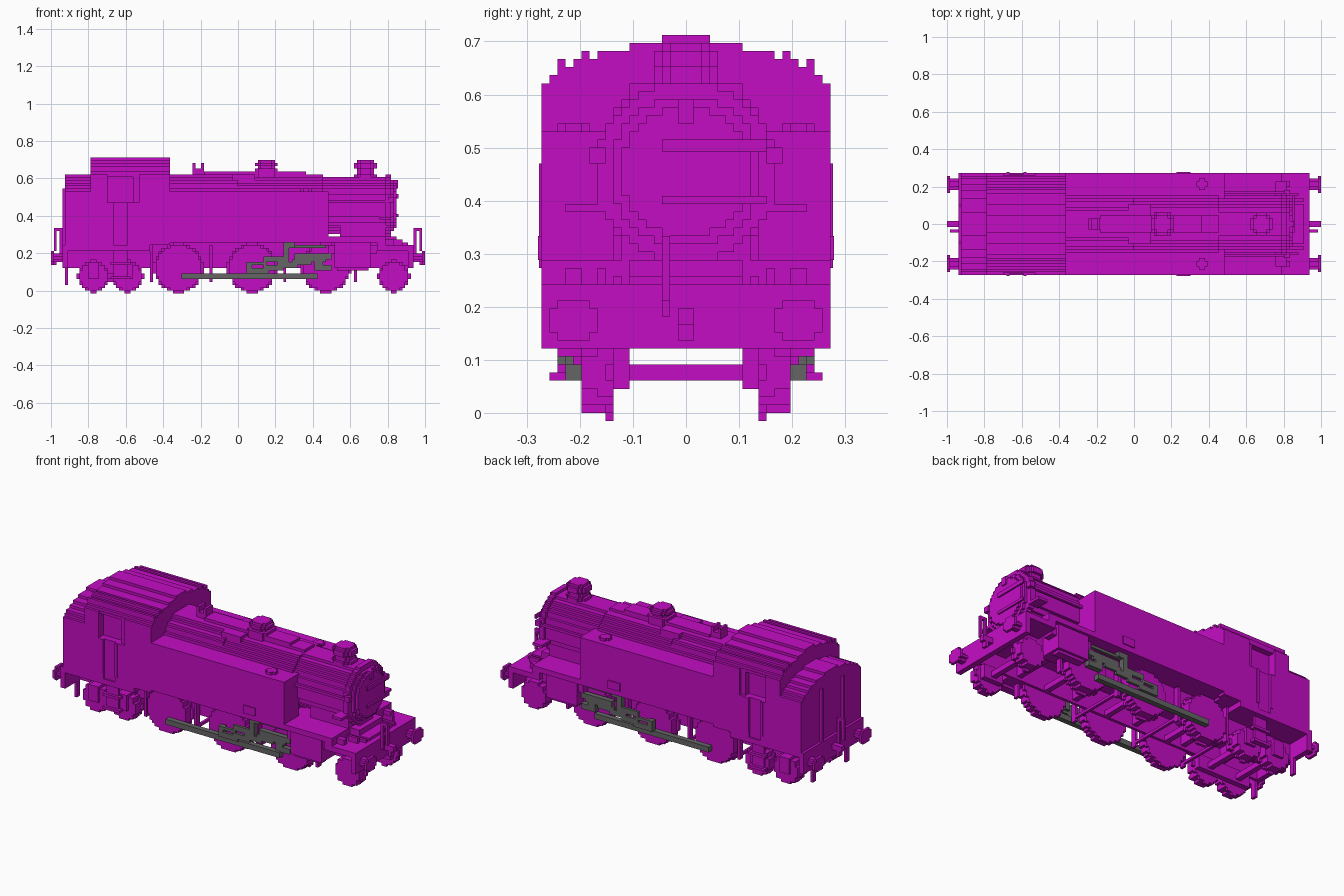
import bpy, bmesh, math
from mathutils import Matrix, Vector

if "Cube" in bpy.data.objects:
    bpy.data.objects.remove(bpy.data.objects["Cube"], do_unlink=True)

V = 2 / 132  # size of one block; all numbers below are in blocks


def material(name, rgb):
    m = bpy.data.materials.new(name)
    m.use_nodes = True
    m.diffuse_color = (*rgb, 1)
    bsdf = next(n for n in m.node_tree.nodes if n.type == 'BSDF_PRINCIPLED')
    bsdf.inputs["Base Color"].default_value = (*rgb, 1)
    return m


PURPLE = material("magenta", (0.55, 0.004, 0.55))
GREY = material("rod grey", (0.13, 0.13, 0.13))


def part(name, boxes, mat=PURPLE):
    """One object from (x0, x1, y0, y1, z0, z1) boxes."""
    bm = bmesh.new()
    for x0, x1, y0, y1, z0, z1 in boxes:
        size = Vector((x1 - x0, y1 - y0, z1 - z0)) * V
        mid = Vector((x0 + x1, y0 + y1, z0 + z1)) * V / 2
        bmesh.ops.create_cube(bm, size=1, matrix=Matrix.LocRotScale(mid, None, size))
    me = bpy.data.meshes.new(name)
    bm.to_mesh(me)
    bm.free()
    me.materials.append(mat)
    ob = bpy.data.objects.new(name, me)
    bpy.context.collection.objects.link(ob)
    return ob


def both(boxes):
    """Repeat boxes on the other side of y = 0."""
    return list(boxes) + [(a, b, -d, -c, e, f) for a, b, c, d, e, f in boxes]


def mid(x0, x1, half, z0, z1):
    return (x0, x1, -half, half, z0, z1)


def disc(axis, a0, a1, u, w, r):
    """Stepped cylinder along an axis, centre (u, w) on the other two axes."""
    out, k = [], math.ceil(w - r - 0.5)
    rows = []
    while k + 0.5 <= w + r:
        h = round(math.sqrt(max(r * r - (k + 0.5 - w) ** 2, 0)))
        if h and rows and rows[-1][2] == h:
            rows[-1][1] = k + 1
        elif h:
            rows.append([k, k + 1, h])
        k += 1
    for k0, k1, h in rows:
        out.append({'x': (a0, a1, u - h, u + h, k0, k1),
                    'y': (u - h, u + h, a0, a1, k0, k1),
                    'z': (u - h, u + h, k0, k1, a0, a1)}[axis])
    return out


# Decks and buffer beams
part("footplate", [mid(-33, 51, 18, 17, 19), mid(-62, -31, 18, 14, 16),
                   mid(51, 62, 18, 14, 16), mid(49, 52, 18, 14, 19)])
part("buffer_beams", [mid(60, 62, 18, 8, 15), mid(-62, -60, 18, 8, 15)])
part("main_frames", both([(-60, 60, 8, 9, 8, 17)]))
part("front_platform", [mid(51, 56, 7, 16, 19), mid(56, 60, 7, 16, 17)]
     + both([(54, 58, 10, 11, 16, 18), (52, 55, 13, 15, 16, 18)]))

# Side tanks with filler lids
part("side_tanks", both([(-24, 32, 9, 18, 19, 35)]))
part("tank_lids", both([(22, 26, 13, 15, 35, 36), (23, 25, 12, 16, 35, 36)]))
part("tank_steps", both([(15, 20, 17.5, 18.4, 19, 22)]))

# Boiler, firebox and smokebox
part("boiler", disc('x', 0, 30, 0, 30, 11))
part("firebox", disc('x', -24, 0, 0, 30, 11.5) + [mid(-24, -2, 11, 19, 32)])
part("smokebox", disc('x', 30, 54, 0, 30, 10.5) + disc('x', 52, 54, 0, 30, 11.2))
part("smokebox_saddle", [mid(36, 52, 8, 19, 24)])
part("smokebox_door", disc('x', 54, 55, 0, 30, 9.5) + disc('x', 55, 56, 0, 30, 8))
part("door_straps", [(56, 56.6, -3, 10, 32.5, 34), (56, 56.6, -3, 10, 26, 27)])
part("door_lamp_bracket", [(55, 56.5, -1, 1, 36, 39)])
part("smokebox_handrails", both([(32, 54, 10.5, 11.5, 31, 32), (53, 55, 10, 12, 31, 33)]))
part("front_shelves", both([(50, 54, 10, 15, 25, 26)]))

# Chimney, dome, valves and pipe cover on top of the boiler
part("chimney", disc('z', 39, 46, 45, 0, 3) + disc('z', 39, 41, 45, 0, 4.2)
     + disc('z', 43, 45, 45, 0, 4.2))
part("dome", disc('z', 40, 46, 10, 0, 3.2) + disc('z', 44, 45, 10, 0, 4)
     + disc('z', 40, 43, 10, 0, 4.5))
part("top_cover", [mid(-12, 24, 3, 40, 42), mid(-2, 6, 7, 38, 41)])
part("safety_valves", [mid(-16, -12, 2, 41, 43), mid(-16, -15, 2, 43, 45),
                       mid(-13, -12, 2, 43, 45)])

# Cab: solid core with outer side sheets leaving window and door recesses
part("cab_core", [mid(-52, -25, 15, 16, 41)])
part("cab_sides", both([(-52, -46, 15, 18, 16, 41), (-46, -44, 15, 18, 16, 31),
                        (-44, -39, 15, 17.4, 16, 31), (-39, -35, 15, 18, 16, 31),
                        (-35, -24, 15, 18, 16, 41), (-46, -35, 15, 17.2, 40, 41),
                        (-37, -35, 15, 17, 31, 41)]))
part("cab_front", [mid(-25, -24, 18, 19, 41)])
part("cab_handrails", both([(-45, -44, 17.5, 18.3, 18, 31), (-39, -38, 17.5, 18.3, 18, 31)]))
roof = [(41, 17), (42, 16), (43, 14), (44, 11), (45, 7), (46, 3)]
part("cab_roof", [mid(-52, -24, h, z, z + 1) for z, h in roof])
part("roof_ribs", both([(-52, -24, 15, 16, 43, 44), (-52, -24, 12, 13, 44, 45)]))

# Bunker with a stepped rounded top
bunker = [(35, 17), (36, 16), (37, 14), (38, 12), (39, 9), (40, 4)]
part("bunker", [mid(-61, -52, 18, 16, 35)]
     + [mid(-61, -52, h, z, z + 1) for z, h in bunker])
part("bunker_hatch", [mid(-59, -54, 4, 40, 41)])
part("bunker_ladder", both([(-62, -61, 6, 7, 16, 36)]))

# Wheels, axles and bogie frames
for label, xs, r in (("driving", (-21, 5, 31), 8), ("carrying", (-51, -39, 55), 5)):
    for i, x in enumerate(xs):
        part(f"{label}_wheels_{i + 1}", both(disc('y', 10, 13, x, r, r)
                                             + disc('y', 9, 10, x, r, r + 0.7)))
        z = 8 if r == 8 else 4
        part(f"{label}_axle_{i + 1}", [mid(x - 1, x + 1, 10, z, z + 2)])
part("bogie_frames", both([(-56, -34, 7, 9, 3, 8), (51, 59, 7, 9, 3, 8),
                           (-53, -49, 13, 14, 4, 10), (-41, -37, 13, 14, 4, 10)]))
part("brake_hangers", both([(x, x + 1, 10, 12, 3, 16) for x in (-31, -10, 16, 41)]))
part("brake_beams", [mid(x, x + 1, 10, 4, 5) for x in (-31, -10, 16)])
part("frame_stretchers", [mid(x, x + 2, 9, 9, 15) for x in (-46, -29, -8, 18, 42)])
part("guard_irons", both([(59, 60, 9, 11, 2, 9), (-61, -60, 9, 11, 2, 9)]))
part("cab_steps", both([(-45, -38, 15, 17, 4, 5), (-45, -38, 15, 17, 9, 10),
                        (-44, -39, 15, 16, 4, 14)]))

# Cylinders
part("cylinders", both([(34, 47, 9, 17, 8, 17), (35, 46, 13, 16, 7, 8)]))
part("valve_chests", both([(32, 49, 12, 16, 13, 16)]))

# Rods and valve gear
rods = [(-20, 28, 13, 15, 4, 6)]
rods += [(4 + 5 * i, 11 + 5 * i, 15, 16, 6 + i, 8 + i) for i in range(5)]
rods += [(20, 33, 14, 16, 11, 13), (27, 33, 14, 16, 7, 9), (27, 30, 14, 16, 7, 13),
         (16, 18, 14, 16, 9, 17), (16, 31, 14, 15, 15, 16), (17, 20, 14, 16, 15, 17),
         (3, 5, 14, 16, 6, 10), (4, 10, 15, 16, 9, 10), (9, 17, 15, 16, 10, 12)]
part("rods_and_valve_gear", both(rods), GREY)

# Buffers, couplings and pipes at both ends
for label, s in (("front", 1), ("rear", -1)):
    def end(boxes):
        return [(min(s * a, s * b), max(s * a, s * b), *r) for a, b, *r in boxes]
    part(f"{label}_buffers", end(both(disc('x', 62, 65, 14, 11.5, 1.6)
                                      + disc('x', 65, 66, 14, 11.5, 3))))
    part(f"{label}_coupling", end([mid(62, 66, 1, 11, 13), mid(64, 65, 1, 9, 13)]))
    part(f"{label}_brake_pipe", end([(62, 63, -3, -2, 12, 22), (62, 65, -3, -2, 21, 22),
                                     (64, 65, -3, -2, 14, 22)]))
